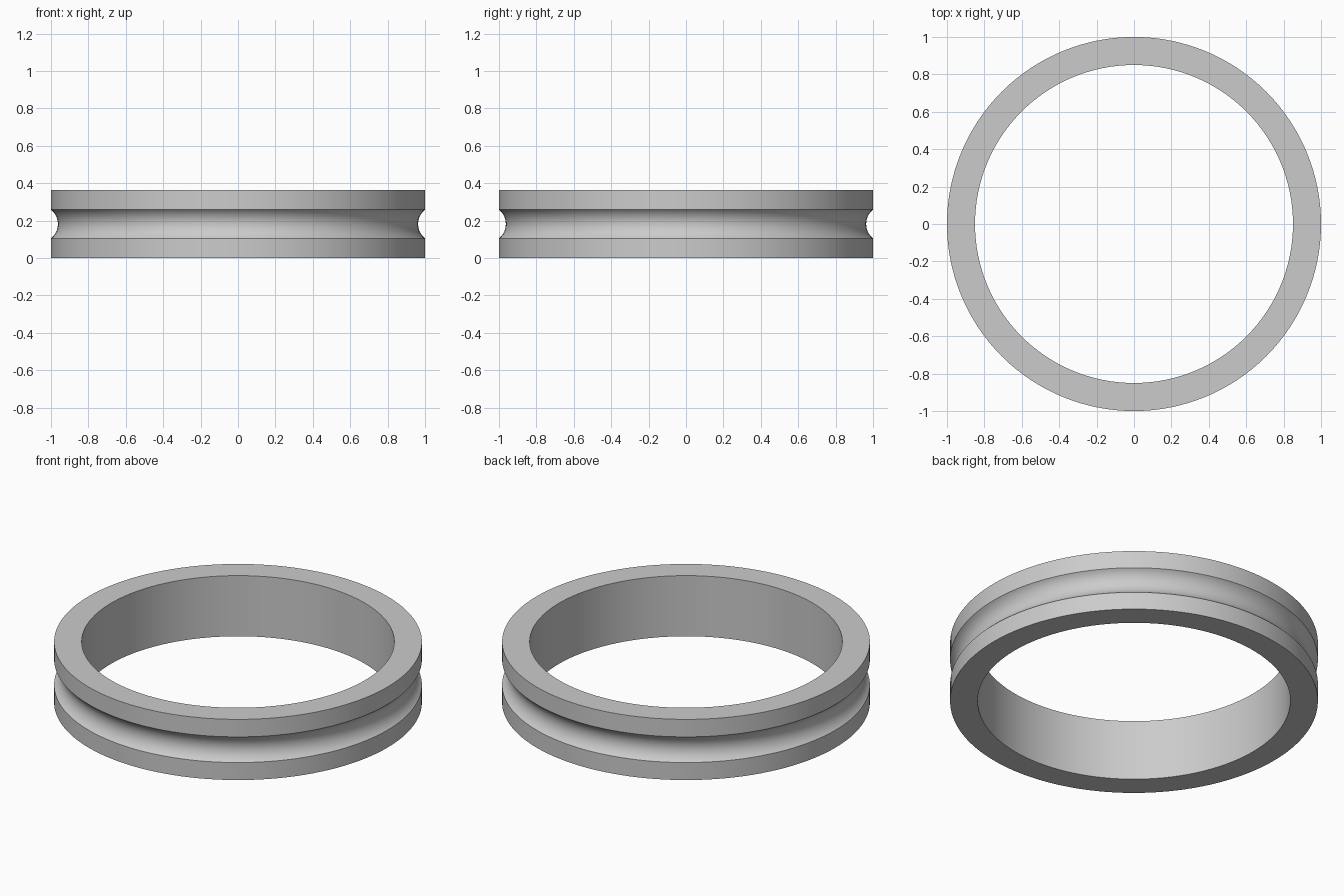
import bpy
import bmesh
import math

cube = bpy.data.objects.get("Cube")
if cube:
    bpy.data.objects.remove(cube, do_unlink=True)

OUTER, INNER, HEIGHT = 1.0, 0.85, 0.364
GROOVE_HALF, GROOVE_DEPTH = 0.077, 0.037
SEGMENTS, ARC_STEPS = 128, 16

# Cross-section: flat band with a circular-arc groove around the outside
radius = (GROOVE_HALF**2 + GROOVE_DEPTH**2) / (2 * GROOVE_DEPTH)
arc_centre = OUTER - GROOVE_DEPTH + radius
half_angle = math.asin(GROOVE_HALF / radius)
profile = [(INNER, 0), (OUTER, 0)]
for i in range(ARC_STEPS + 1):
    a = half_angle * (2 * i / ARC_STEPS - 1)
    profile.append((arc_centre - radius * math.cos(a),
                    HEIGHT / 2 + radius * math.sin(a)))
profile += [(OUTER, HEIGHT), (INNER, HEIGHT)]

# Revolve the section into a ring
bm = bmesh.new()
rings = []
for s in range(SEGMENTS):
    t = 2 * math.pi * s / SEGMENTS
    rings.append([bm.verts.new((r * math.cos(t), r * math.sin(t), z))
                  for r, z in profile])
for s, ring in enumerate(rings):
    following = rings[(s + 1) % SEGMENTS]
    for i in range(len(profile)):
        j = (i + 1) % len(profile)
        bm.faces.new((ring[i], following[i], following[j], ring[j]))
bmesh.ops.recalc_face_normals(bm, faces=bm.faces)
mesh = bpy.data.meshes.new("grooved_ring")
bm.to_mesh(mesh)
bm.free()

# Plain grey finish
grey = bpy.data.materials.new("light grey")
grey.use_nodes = True
colour = (0.6, 0.6, 0.6, 1)
grey.diffuse_color = colour
grey.node_tree.nodes["Principled BSDF"].inputs["Base Color"].default_value = colour
mesh.materials.append(grey)

obj = bpy.data.objects.new("grooved_ring", mesh)
bpy.context.collection.objects.link(obj)
bpy.ops.object.select_all(action="DESELECT")
obj.select_set(True)
bpy.context.view_layer.objects.active = obj
bpy.ops.object.shade_smooth_by_angle(angle=math.radians(30))
